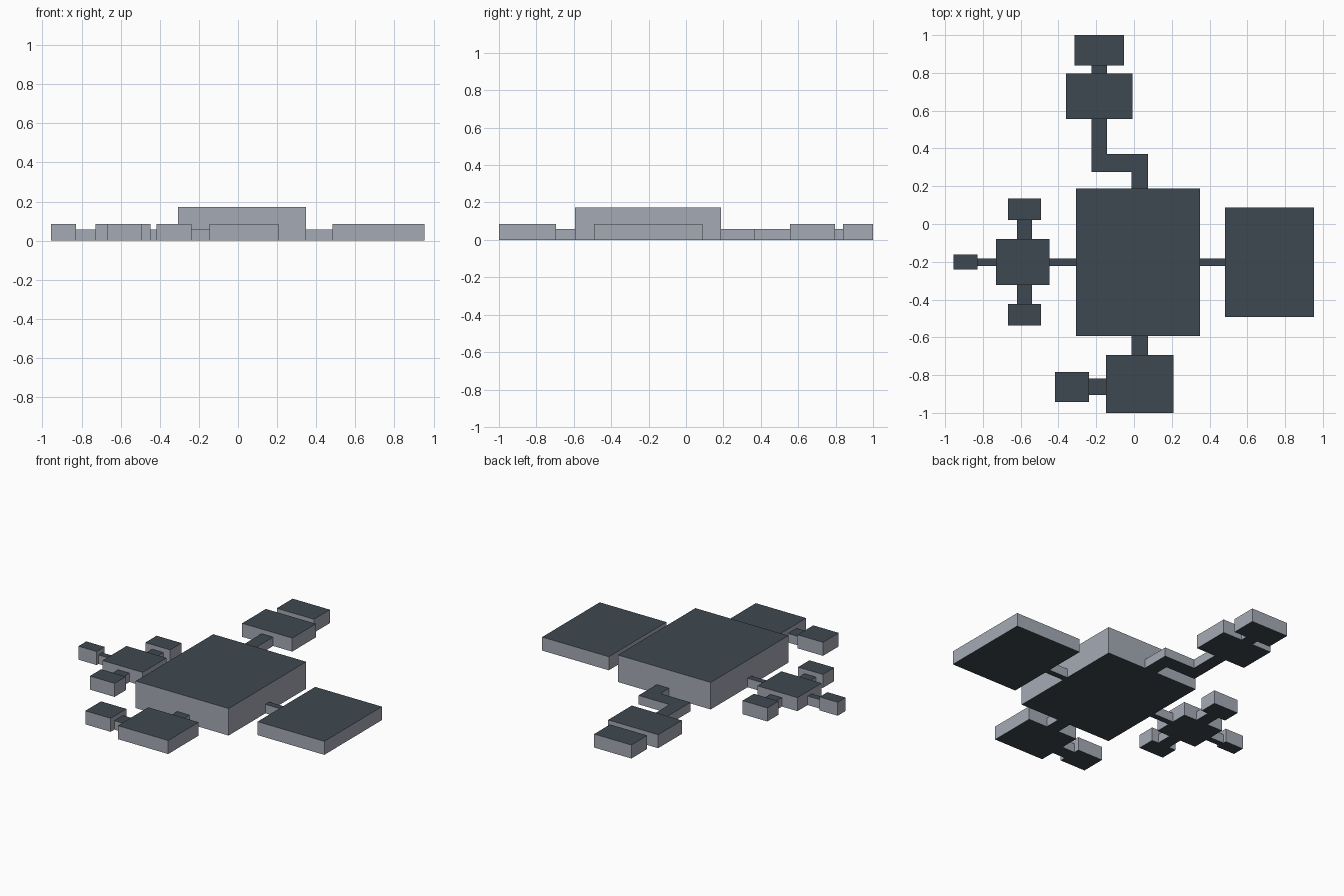
import bpy, bmesh

if "Cube" in bpy.data.objects:
    bpy.data.objects.remove(bpy.data.objects["Cube"])


def srgb(r, g, b):
    return tuple(((c / 255 + 0.055) / 1.055) ** 2.4 for c in (r, g, b)) + (1.0,)


def material(name, rgb):
    m = bpy.data.materials.new(name)
    m.diffuse_color = srgb(*rgb)
    m.use_nodes = True
    m.node_tree.nodes["Principled BSDF"].inputs["Base Color"].default_value = m.diffuse_color
    return m


WALL = material("light grey wall", (165, 170, 181))
DECK = material("dark slate roof and floor", (62, 73, 81))


def slab(name, outline, height):
    """Extrude a flat outline from the ground; horizontal faces are dark."""
    bm = bmesh.new()
    base = bm.faces.new([bm.verts.new((x, y, 0)) for x, y in outline])
    ext = bmesh.ops.extrude_face_region(bm, geom=[base], use_keep_orig=True)
    top = [v for v in ext["geom"] if isinstance(v, bmesh.types.BMVert)]
    bmesh.ops.translate(bm, verts=top, vec=(0, 0, height))
    bmesh.ops.recalc_face_normals(bm, faces=bm.faces)
    for f in bm.faces:
        f.material_index = 1 if abs(f.normal.z) > 0.5 else 0
    me = bpy.data.meshes.new(name)
    bm.to_mesh(me)
    bm.free()
    me.materials.append(WALL)
    me.materials.append(DECK)
    bpy.context.collection.objects.link(bpy.data.objects.new(name, me))


def box(name, x0, x1, y0, y1, height):
    slab(name, [(x0, y0), (x1, y0), (x1, y1), (x0, y1)], height)


HALL, ROOM, PASSAGE = 0.172, 0.086, 0.057

# Rooms
box("main_hall", -0.306, 0.349, -0.593, 0.188, HALL)
for name, *r in [
    ("right_room", 0.483, 0.953, -0.492, 0.087),
    ("front_room", -0.147, 0.208, -1.0, -0.694),
    ("front_side_room", -0.417, -0.238, -0.942, -0.784),
    ("left_room", -0.73, -0.447, -0.322, -0.08),
    ("left_end_room", -0.956, -0.828, -0.241, -0.162),
    ("left_back_room", -0.668, -0.493, 0.021, 0.135),
    ("left_front_room", -0.668, -0.493, -0.538, -0.424),
    ("back_room", -0.361, -0.008, 0.557, 0.796),
    ("back_end_room", -0.315, -0.053, 0.84, 1.0),
]:
    box(name, *r, ROOM)

# Straight passages between rooms
for name, *r in [
    ("right_passage", 0.349, 0.483, -0.222, -0.183),
    ("front_passage", -0.013, 0.075, -0.694, -0.593),
    ("front_side_passage", -0.238, -0.147, -0.905, -0.818),
    ("left_passage", -0.447, -0.306, -0.222, -0.183),
    ("left_end_passage", -0.828, -0.73, -0.222, -0.183),
    ("left_back_passage", -0.62, -0.539, -0.08, 0.021),
    ("left_front_passage", -0.62, -0.539, -0.424, -0.322),
    ("back_end_passage", -0.224, -0.142, 0.796, 0.84),
]:
    box(name, *r, PASSAGE)

# Bent passage from the hall to the back room
slab("back_bent_passage", [
    (-0.013, 0.188), (0.075, 0.188), (0.075, 0.37), (-0.142, 0.37),
    (-0.142, 0.557), (-0.224, 0.557), (-0.224, 0.276), (-0.013, 0.276)], PASSAGE)
